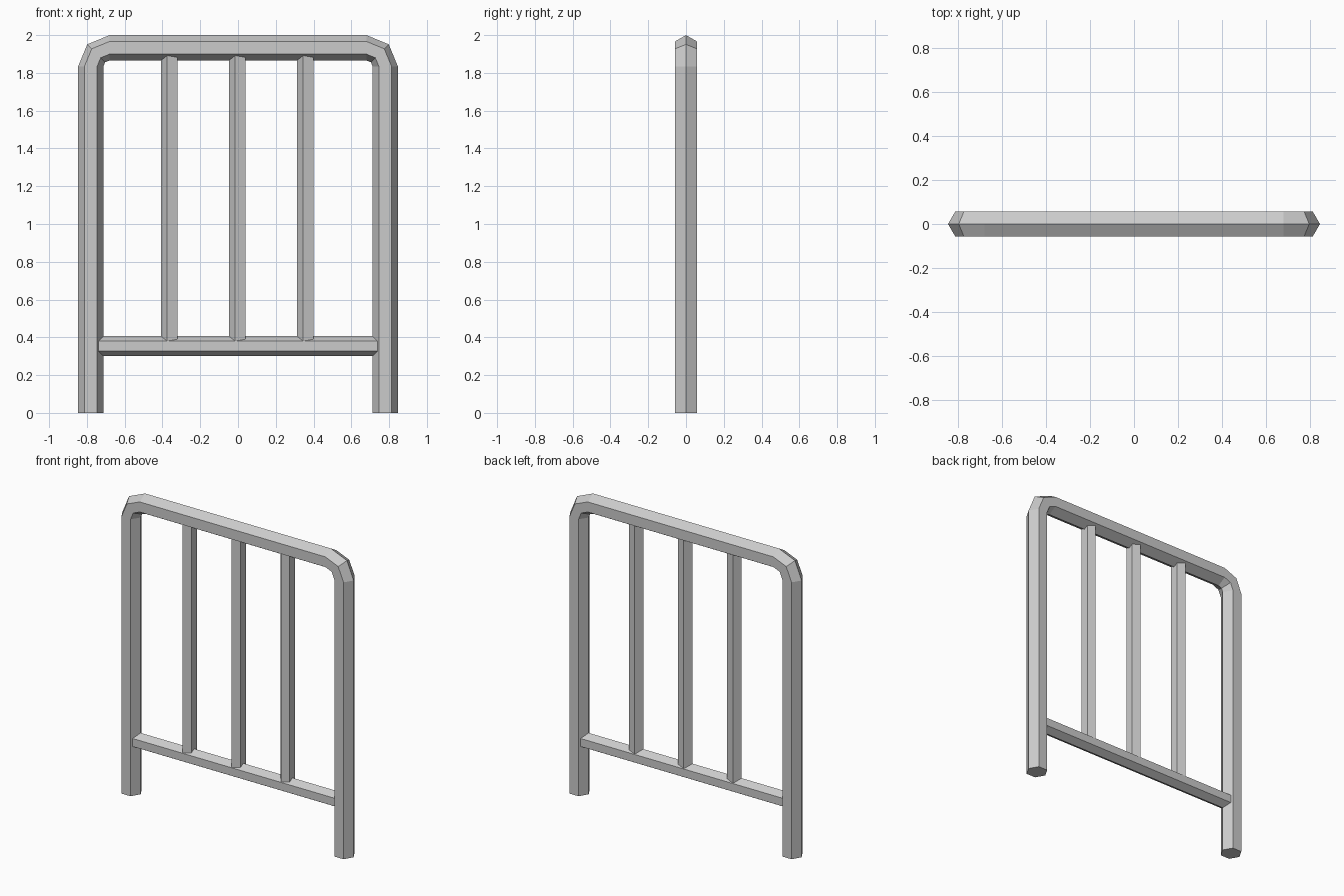
import bpy
import bmesh
from math import pi, cos, sin, radians
from mathutils import Vector

cube = bpy.data.objects.get("Cube")
if cube:
    bpy.data.objects.remove(cube, do_unlink=True)

# Single painted metal colour
metal = bpy.data.materials.new("grey_metal")
metal.use_nodes = True
grey = (0.6, 0.6, 0.6, 1.0)
metal.diffuse_color = grey
metal.node_tree.nodes["Principled BSDF"].inputs["Base Color"].default_value = grey


def tube(name, stations, radius, sides, start=0.0):
    """Sweep a polygon through stations of (centre, u axis, v axis), with capped ends."""
    bm = bmesh.new()
    rings = []
    for centre, u, v in stations:
        ring = []
        for i in range(sides):
            a = start + 2 * pi * i / sides
            ring.append(bm.verts.new(centre + radius * (cos(a) * u + sin(a) * v)))
        rings.append(ring)
    for lower, upper in zip(rings, rings[1:]):
        for i in range(sides):
            j = (i + 1) % sides
            bm.faces.new((lower[i], lower[j], upper[j], upper[i]))
    bm.faces.new(rings[0])
    bm.faces.new(rings[-1])
    bmesh.ops.recalc_face_normals(bm, faces=bm.faces)
    mesh = bpy.data.meshes.new(name)
    bm.to_mesh(mesh)
    bm.free()
    mesh.materials.append(metal)
    obj = bpy.data.objects.new(name, mesh)
    bpy.context.collection.objects.link(obj)
    return obj


X, Y, Z = Vector((1, 0, 0)), Vector((0, 1, 0)), Vector((0, 0, 1))

# Outer frame: hexagonal tube with two-step rounded top corners
half_width, bend, tube_r = 0.78, 0.10, 0.067
bend_z = 2.0 - tube_r - bend
stations = [(Vector((half_width, 0, 0)), X, Y)]
for side, angles in ((1, (0, 45, 90)), (-1, (90, 135, 180))):
    corner = Vector((side * (half_width - bend), 0, bend_z))
    for angle in angles:
        out = Vector((cos(radians(angle)), 0, sin(radians(angle))))
        stations.append((corner + bend * out, out, Y))
stations.append((Vector((-half_width, 0, 0)), -X, Y))
tube("outer_frame", stations, tube_r, 6)

# Lower rail between the legs
rail_z = 0.353
tube("lower_rail", [(Vector((s * 0.75, 0, rail_z)), Z, Y) for s in (-1, 1)], 0.053, 6)

# Three upright five-sided bars, ends buried in the rail and frame
for label, x in (("right", -0.36), ("middle", 0.0), ("left", 0.36)):
    ends = [(Vector((x, 0, z)), X, Y) for z in (rail_z, bend_z + bend)]
    tube(label + "_bar", ends, 0.0475, 5, pi)
